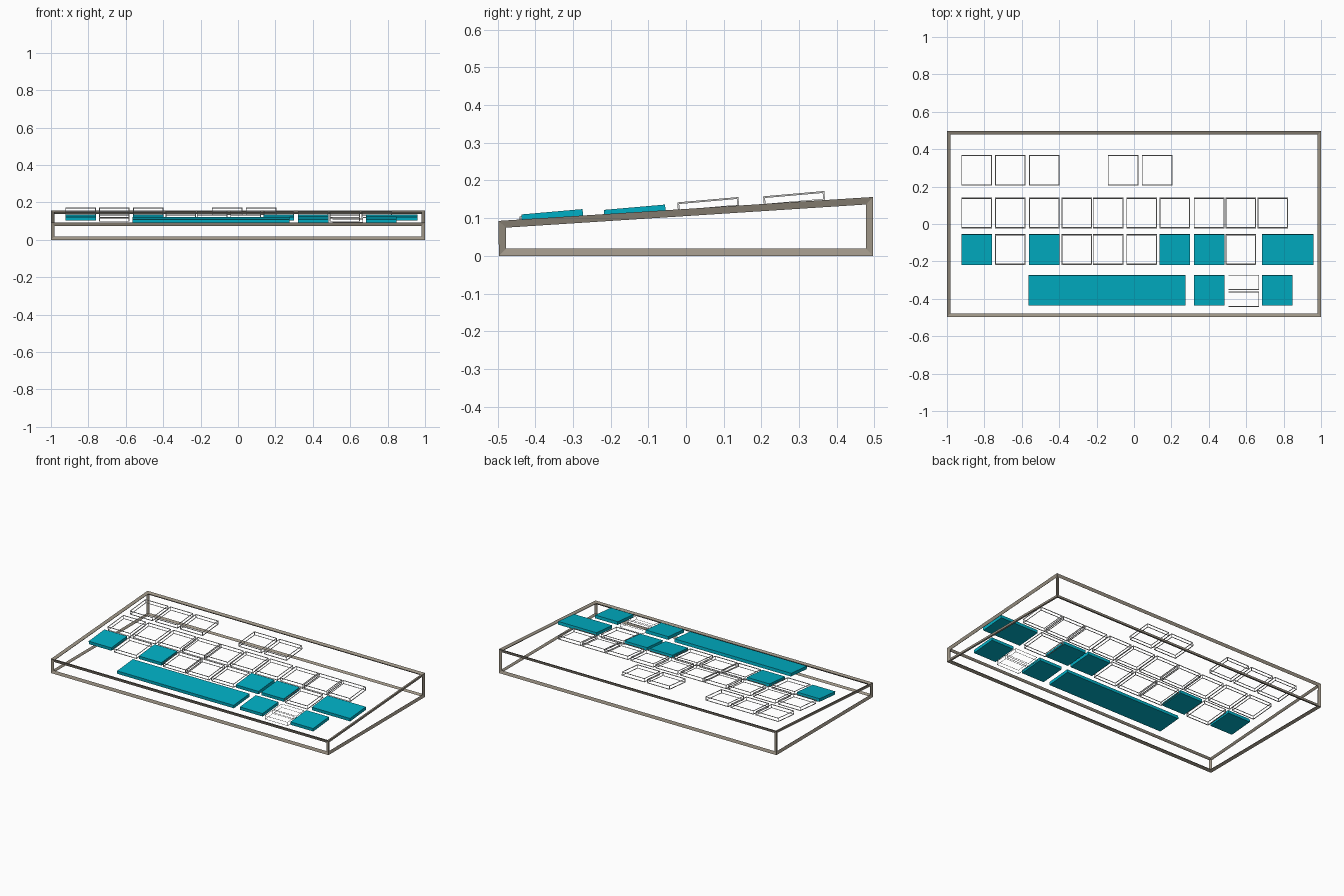
import bpy, bmesh
from mathutils import Matrix, Vector

cube = bpy.data.objects.get("Cube")
if cube:
    bpy.data.objects.remove(cube, do_unlink=True)

TILT = 0.087      # key slope towards the front
KEY = 0.163       # standard key size


def material(name, rgb):
    mat = bpy.data.materials.new(name)
    mat.use_nodes = True
    mat.diffuse_color = (*rgb, 1)
    mat.node_tree.nodes["Principled BSDF"].inputs["Base Color"].default_value = (*rgb, 1)
    return mat


taupe = material("taupe", (0.34, 0.3, 0.24))
teal = material("teal", (0.0, 0.43, 0.56))
off_white = material("off_white", (0.78, 0.78, 0.77))


def box(name, size, mat, wire=0):
    """Box centred on its origin; wire > 0 turns it into a frame of that thickness."""
    mesh = bpy.data.meshes.new(name)
    bm = bmesh.new()
    bmesh.ops.create_cube(bm, size=1)
    # frame corners move out by half the thickness along their diagonal
    bmesh.ops.scale(bm, vec=Vector(size) - Vector((wire / 3 ** 0.5,) * 3), verts=bm.verts)
    bm.to_mesh(mesh)
    bm.free()
    mesh.materials.append(mat)
    obj = bpy.data.objects.new(name, mesh)
    bpy.context.collection.objects.link(obj)
    if wire:
        mod = obj.modifiers.new("frame", 'WIREFRAME')
        mod.thickness = wire
        mod.offset = 0
        mod.use_even_offset = True
        mod.use_replace = True
    return obj


def key(name, left, y, top, width=KEY, depth=KEY, solid=False, wire=0.006):
    """Tilted key; left is its low-x edge, top the height at its middle."""
    height = 0.02 if solid else 0.025
    obj = box(name, (width, depth, height), teal if solid else off_white, 0 if solid else wire)
    obj.matrix_world = (Matrix.Translation((left + width / 2, y, top - height / 2))
                        @ Matrix.Rotation(TILT, 4, 'X'))


# open wedge case: a box frame with its top sloping down to the front
case = box("case_frame", (2, 0.994, 0.156), taupe, 0.024)
case.location.z = 0.078
for v in case.data.vertices:
    if v.co.z > 0 and v.co.y < 0:
        v.co.z -= 0.063

# columns shared by the two full rows
columns = [-0.923, -0.743, -0.562, -0.388, -0.22, -0.041, 0.137, 0.32, 0.489, 0.66]

# back row
for i, x in enumerate(columns[:3] + [-0.14, 0.042]):
    key(f"back_row_key_{i}", x, 0.287, 0.165)

# upper middle row
for i, x in enumerate(columns):
    key(f"upper_row_key_{i}", x, 0.059, 0.149)

# lower middle row, with a wide key at its right-hand end
for i, x in enumerate(columns[:9]):
    key(f"lower_row_key_{i}", x, -0.136, 0.129, solid=i in (0, 2, 6, 7))
key("wide_key", 0.684, -0.136, 0.129, width=0.276, solid=True)

# front row: space bar, two full keys and a pair of half keys
key("space_bar", -0.565, -0.355, 0.115, width=0.84, solid=True)
key("front_row_key_left", 0.32, -0.355, 0.117, solid=True)
key("front_row_key_right", 0.684, -0.355, 0.117, solid=True)
key("half_key_back", 0.504, -0.312, 0.114, depth=0.079, wire=0.003)
key("half_key_front", 0.504, -0.402, 0.108, depth=0.079, wire=0.003)
